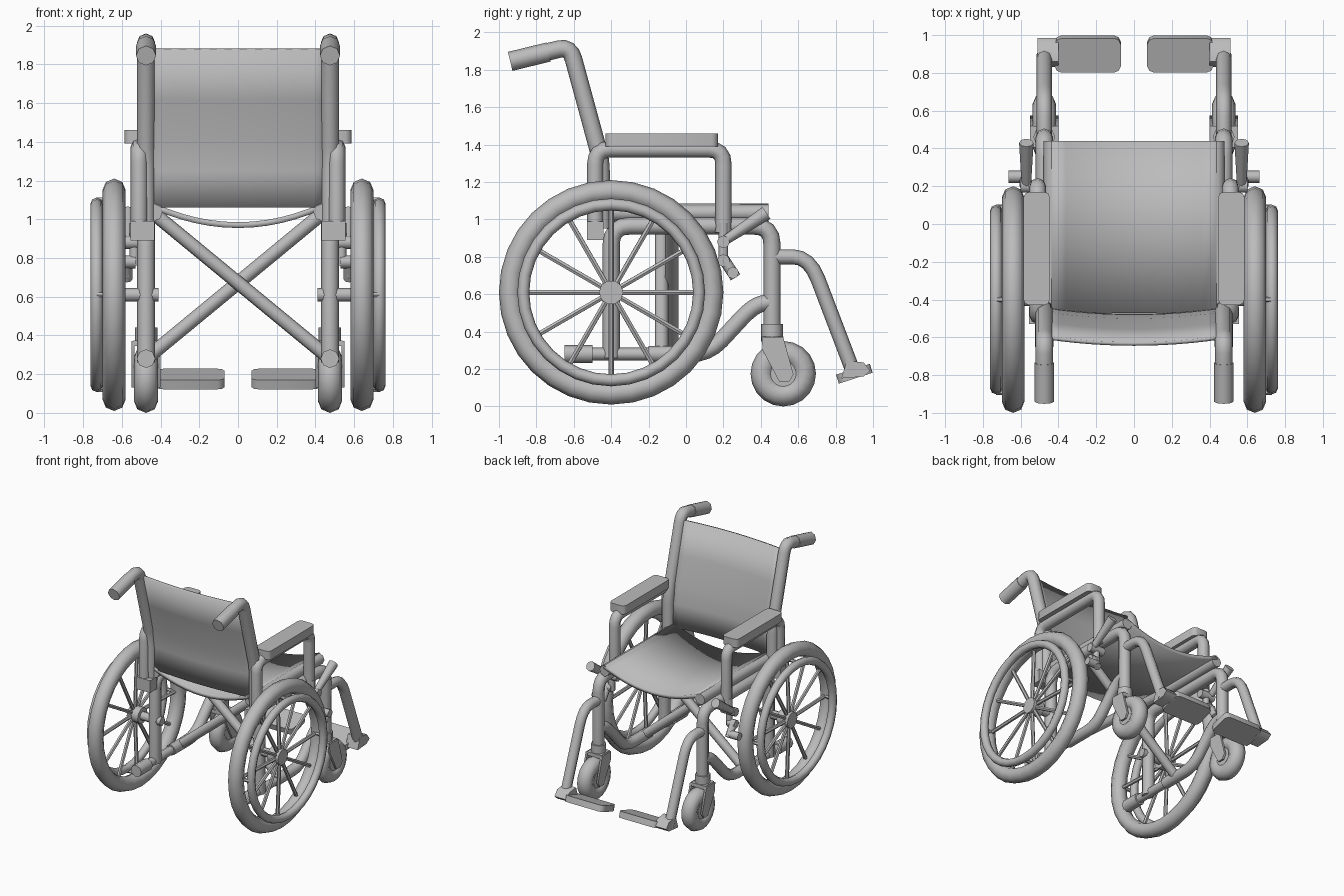
import bpy, bmesh, math
from mathutils import Vector, Matrix

cube = bpy.data.objects.get("Cube")
if cube:
    bpy.data.objects.remove(cube)

grey = bpy.data.materials.new("plain grey")
grey.use_nodes = True
grey.diffuse_color = (0.5, 0.5, 0.5, 1)
grey.node_tree.nodes["Principled BSDF"].inputs["Base Color"].default_value = (0.5, 0.5, 0.5, 1)


def finish(name, mesh, mirror=True, thickness=0):
    """Link a mesh, colour and shade it, and mirror it to the other side."""
    ob = bpy.data.objects.new(name, mesh)
    bpy.context.collection.objects.link(ob)
    mesh.materials.clear()
    mesh.materials.append(grey)
    bpy.ops.object.select_all(action='DESELECT')
    ob.select_set(True)
    bpy.context.view_layer.objects.active = ob
    bpy.ops.object.shade_smooth_by_angle(angle=math.radians(50))
    if thickness:
        mod = ob.modifiers.new("thickness", 'SOLIDIFY')
        mod.thickness, mod.offset = thickness, 0
    if mirror:
        ob.modifiers.new("mirror", 'MIRROR').use_mirror_merge = False
    return ob


def rounded(pts, fillet, steps=4):
    """Replace the inner corners of a path with short curves."""
    pts = [Vector(p) for p in pts]
    out = [pts[0]]
    for a, b, c in zip(pts, pts[1:], pts[2:]):
        p = b + (a - b).normalized() * min(fillet, (a - b).length * 0.45)
        q = b + (c - b).normalized() * min(fillet, (c - b).length * 0.45)
        for i in range(steps + 1):
            t = i / steps
            out.append(p * (1 - t) ** 2 + b * 2 * t * (1 - t) + q * t * t)
    return out + [pts[-1]]


def tube(name, paths, r, fillet=0.08, cyclic=False, res=2, end=1, mirror=True):
    """Sweep a round section along one or more paths."""
    cu = bpy.data.curves.new(name, 'CURVE')
    cu.dimensions, cu.fill_mode = '3D', 'FULL'
    cu.bevel_depth, cu.bevel_resolution, cu.use_fill_caps = r, res, True
    for path in paths:
        pts = path if cyclic else rounded(path, fillet)
        sp = cu.splines.new('POLY')
        sp.points.add(len(pts) - 1)
        for i, (pt, co) in enumerate(zip(sp.points, pts)):
            pt.co = (*co, 1)
            pt.radius = 1 + (end - 1) * i / (len(pts) - 1)
        sp.use_cyclic_u = cyclic
    tmp = bpy.data.objects.new("tmp", cu)
    bpy.context.collection.objects.link(tmp)
    dg = bpy.context.evaluated_depsgraph_get()
    mesh = bpy.data.meshes.new_from_object(tmp.evaluated_get(dg))
    bpy.data.objects.remove(tmp)
    return finish(name, mesh, mirror)


def side(x, *yz):
    """Path in a plane of constant x."""
    return [(x, y, z) for y, z in yz]


def ring(x, y, z, radius, count):
    return [(x, y + radius * math.cos(a), z + radius * math.sin(a))
            for a in (math.tau * i / count for i in range(count))]


def box(name, size, loc, tilt=0, corner=0):
    """Block with optionally cut upright corners, tilted about x."""
    bm = bmesh.new()
    bmesh.ops.create_cube(bm, size=1)
    bmesh.ops.scale(bm, vec=size, verts=bm.verts)
    if corner:
        upright = [e for e in bm.edges
                   if (e.verts[0].co - e.verts[1].co).xy.length < 1e-4]
        bmesh.ops.bevel(bm, geom=upright, offset=corner, segments=2, affect='EDGES', profile=0.5)
    bm.transform(Matrix.Translation(loc) @ Matrix.Rotation(math.radians(tilt), 4, 'X'))
    mesh = bpy.data.meshes.new(name)
    bm.to_mesh(mesh)
    bm.free()
    return finish(name, mesh)


def prism(name, outline, x, width):
    """Side outline extruded along x."""
    bm = bmesh.new()
    face = bm.faces.new([bm.verts.new((x - width / 2, *p)) for p in outline])
    new = bmesh.ops.extrude_face_region(bm, geom=[face])["geom"]
    moved = [v for v in new if isinstance(v, bmesh.types.BMVert)]
    bmesh.ops.translate(bm, vec=(width, 0, 0), verts=moved)
    bmesh.ops.recalc_face_normals(bm, faces=bm.faces)
    mesh = bpy.data.meshes.new(name)
    bm.to_mesh(mesh)
    bm.free()
    return finish(name, mesh)


def sling(name, profile, half, sag, thickness, cols=12):
    """Cloth hung between two rails, sagging along a direction."""
    bm = bmesh.new()
    rows = []
    for y, z in profile:
        us = [2 * i / cols - 1 for i in range(cols + 1)]
        rows.append([bm.verts.new(Vector((u * half, y, z)) + Vector(sag) * (1 - u * u)) for u in us])
    for a, b in zip(rows, rows[1:]):
        for i in range(cols):
            bm.faces.new((a[i], a[i + 1], b[i + 1], b[i]))
    bmesh.ops.recalc_face_normals(bm, faces=bm.faces)
    mesh = bpy.data.meshes.new(name)
    bm.to_mesh(mesh)
    bm.free()
    return finish(name, mesh, False, thickness)


X = 0.475                # side frame
WY, WZ = -0.40, 0.61     # main wheel centre

# Main wheels
tube("tyre", [ring(0.64, WY, WZ, 0.54, 32)], 0.06, cyclic=True)
tube("hand_rim", [ring(0.73, WY, WZ, 0.47, 32)], 0.032, cyclic=True)
tube("spokes", [[(0.66, WY, WZ), p] for p in ring(0.64, WY, WZ, 0.5, 12)], 0.015, res=1)
tube("rim_mounts", [[(0.65, *p[1:]), (0.73, *p[1:])] for p in ring(0.64, WY, WZ, 0.49, 4)], 0.014, res=1)
tube("hub", [[(0.59, WY, WZ), (0.69, WY, WZ)]], 0.065, res=3)
tube("axle", [[(0.41, WY, WZ), (0.62, WY, WZ)]], 0.035)

# Side frame
tube("main_frame", [side(X, (WY, 0.26), (WY, 0.965), (0.46, 0.965), (0.46, 0.42))], 0.046, 0.1)
tube("lower_rail", [side(X, (-0.5, 0.28), (-0.1, 0.28))], 0.034)
tube("tipping_end", [side(X, (-0.65, 0.28), (-0.5, 0.28))], 0.048)
tube("lower_brace", [side(X, (-0.2, 0.28), (0.12, 0.28), (0.36, 0.54), (0.46, 0.56))], 0.044, 0.1)
tube("seat_rail", [side(0.435, (-0.47, 1.035), (0.44, 1.035))], 0.045)
for name, s, y in (("cross_brace_a", 1, -0.13), ("cross_brace_b", -1, -0.075)):
    tube(name, [[(s * -0.435, y, 1.03), (s * X, y, 0.28)]], 0.036, mirror=False)

# Back posts and push handles
back = ((-0.45, 1.06), (-0.455, 1.25), (-0.475, 1.4), (-0.53, 1.62), (-0.6, 1.88))
tube("back_post", [side(X, (-0.45, 0.95), (-0.455, 1.32), (-0.62, 1.925), (-0.75, 1.893))], 0.047, 0.07)
tube("hand_grip", [side(X, (-0.735, 1.895), (-0.94, 1.845))], 0.052)

# Cloth
sling("back_cloth", back, 0.47, (0, -0.035, 0), 0.02)
sling("seat_cloth", ((-0.47, 1.07), (0, 1.07), (0.44, 1.07)), 0.44, (0, 0, -0.1), 0.03)

# Armrests
tube("arm_tube", [side(0.51, (-0.485, 0.92), (-0.485, 1.375), (0.2, 1.375), (0.2, 0.93))], 0.044, 0.08)
box("arm_socket", (0.125, 0.09, 0.1), (0.493, -0.485, 0.94))
box("arm_pad", (0.14, 0.6, 0.07), (0.515, -0.13, 1.425), 0, 0.03)

# Castors
tube("castor_tyre", [ring(X, 0.52, 0.175, 0.112, 20)], 0.063, cyclic=True)
tube("castor_hub", [[(X - 0.045, 0.52, 0.175), (X + 0.045, 0.52, 0.175)]], 0.075, res=4)
tube("castor_stem", [side(X, (0.46, 0.35), (0.46, 0.44))], 0.058)
fork = ((0.405, 0.37), (0.52, 0.37), (0.575, 0.17), (0.55, 0.13), (0.5, 0.13), (0.41, 0.3))
for name, s in (("fork_inner", -1), ("fork_outer", 1)):
    prism(name, fork, X + s * 0.068, 0.016)
prism("fork_crown", ((0.405, 0.345), (0.52, 0.345), (0.52, 0.375), (0.405, 0.375)), X, 0.13)

# Footrests
tube("foot_hanger", [side(X, (0.46, 0.8), (0.66, 0.8), (0.9, 0.17))], 0.04, 0.13)
box("foot_plate", (0.35, 0.19, 0.05), (0.245, 0.9, 0.175), 18, 0.035)
prism("foot_bracket", ((0.83, 0.15), (0.86, 0.245), (0.95, 0.235), (0.985, 0.19), (0.95, 0.16)), 0.455, 0.11)

# Brakes
tube("brake_clamp", [[(X, 0.2, 0.88), (0.6, 0.2, 0.88)], [(0.53, 0.2, 0.78), (0.6, 0.2, 0.78)]], 0.034)
tube("brake_bracket", [side(0.535, (0.2, 0.98), (0.2, 0.76))], 0.025)
tube("brake_lever", [side(0.57, (0.19, 0.875), (0.43, 1.035))], 0.024, end=1.6)
tube("brake_link", [side(0.575, (0.2, 0.79), (0.265, 0.69))], 0.03)
tube("brake_shoe", [[(0.565, 0.25, 0.715), (0.665, 0.25, 0.715)]], 0.032)
